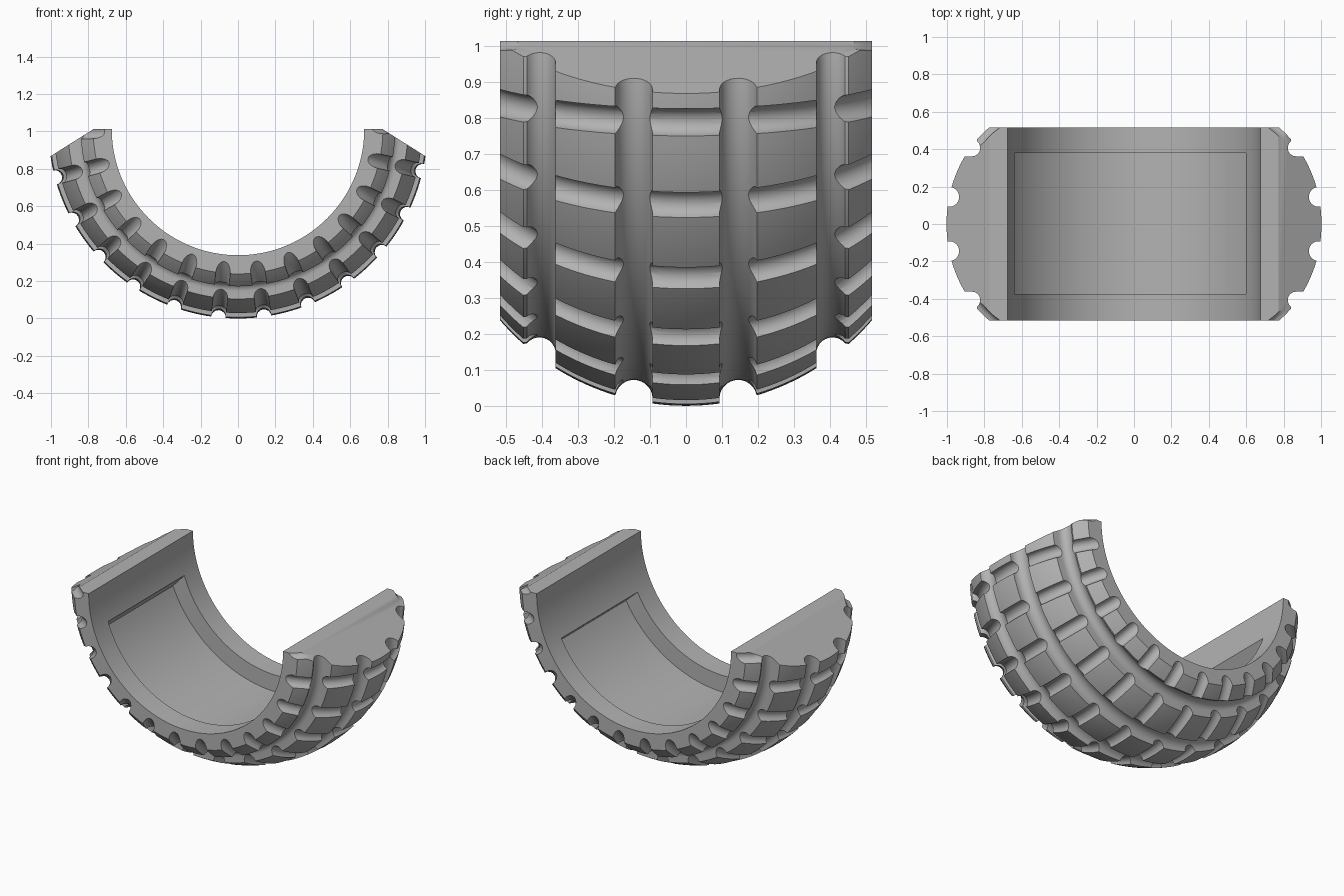
import bpy, bmesh
from math import sin, cos, pi, radians, sqrt

cube = bpy.data.objects.get("Cube")
if cube:
    bpy.data.objects.remove(cube, do_unlink=True)

R = 1.013          # crown radius, also height of the wheel axis
BORE = 0.675       # inner radius
HALF = 0.517       # half width
CROWN = 0.68       # radius of the tread's cross curve
STEPS = 96


def material(name, color):
    m = bpy.data.materials.new(name)
    m.use_nodes = True
    m.diffuse_color = color
    m.node_tree.nodes["Principled BSDF"].inputs["Base Color"].default_value = color
    return m


def loft(bm, rings):
    """Skin closed rings of points and cap both ends."""
    loops = [[bm.verts.new(p) for p in ring] for ring in rings]
    n = len(loops[0])
    for a, b in zip(loops, loops[1:]):
        for i in range(n):
            j = (i + 1) % n
            bm.faces.new((a[i], a[j], b[j], b[i]))
    bm.faces.new(loops[0][::-1])
    bm.faces.new(loops[-1])


def make_object(name, bm):
    bmesh.ops.recalc_face_normals(bm, faces=bm.faces)
    mesh = bpy.data.meshes.new(name)
    bm.to_mesh(mesh)
    bm.free()
    ob = bpy.data.objects.new(name, mesh)
    bpy.context.collection.objects.link(ob)
    return ob


def around(r, y, angle):
    """Point on the wheel; angle is measured from straight down."""
    return (r * sin(angle), y, R - r * cos(angle))


def surface(y):
    return R - CROWN + sqrt(CROWN ** 2 - y * y)


# Tyre cross-section: lands along the crown arc, round grooves between them
grooves = [(-0.407, 0.868, 0.045), (-0.145, 0.993, 0.052),
           (0.145, 0.993, 0.052), (0.407, 0.868, 0.045)]
profile = [(-HALF, BORE)]
start = -HALF
for c, rc, rad in grooves + [(HALF, 0, 0)]:
    end = c - rad
    for i in range(9):
        y = start + (end - start) * i / 8
        profile.append((y, surface(y)))
    if rad:
        for i in range(15):
            a = pi * i / 14
            y, r = c - rad * cos(a), rc - rad * sin(a)
            if r < surface(y) - 0.002:
                profile.append((y, r))
    start = c + rad
profile.append((HALF, BORE))

bm = bmesh.new()
loft(bm, [[around(r, y, pi * (i / STEPS - 0.5)) for y, r in profile]
          for i in range(STEPS + 1)])
tyre = make_object("half_tyre", bm)

# Cross grooves: round tubes that follow the crown arc
bm = bmesh.new()
PITCH, TUBE = 2 * pi / 26, 0.039
for k in range(-7, 7):
    angle = radians(7.9) + k * PITCH
    rings = []
    for i in range(25):
        phi = radians(-54 + 108 * i / 24)
        ring = []
        for j in range(16):
            t = 2 * pi * j / 16
            rho = CROWN + TUBE * cos(t)
            x, y, z = around(R - CROWN + rho * cos(phi), rho * sin(phi), angle)
            ring.append((x + TUBE * sin(t) * cos(angle), y,
                         z + TUBE * sin(t) * sin(angle)))
        rings.append(ring)
    loft(bm, rings)
cross_cutter = make_object("cross_groove_cutter", bm)

# Sloped outer ends
bm = bmesh.new()
for s in (-1, 1):
    wedge = [(0.74, 1.033), (1.1, 0.806), (1.1, 1.1)]
    loft(bm, [[(s * x, y, z) for x, z in wedge] for y in (-0.7, 0.7)])
end_cutter = make_object("end_cutter", bm)

# Shallow pocket in the bore
bm = bmesh.new()


def arc(r, a, b):
    return [(r, radians(a + (b - a) * i / 48)) for i in range(49)]


pocket = arc(0.78, -67, 60.5) + arc(0.62, 64, -74)
loft(bm, [[around(r, y, a) for r, a in pocket] for y in (-0.375, 0.38)])
pocket_cutter = make_object("pocket_cutter", bm)

# Cut everything and tidy up
bpy.context.view_layer.objects.active = tyre
tyre.select_set(True)
for cutter in (cross_cutter, end_cutter, pocket_cutter):
    cutter.hide_render = True
    mod = tyre.modifiers.new("cut", 'BOOLEAN')
    mod.operation = 'DIFFERENCE'
    mod.solver = 'EXACT'
    mod.object = cutter
    bpy.ops.object.modifier_apply(modifier=mod.name)
    bpy.data.objects.remove(cutter, do_unlink=True)

tyre.data.materials.clear()
tyre.data.materials.append(material("plain_grey", (0.45, 0.45, 0.45, 1)))
bpy.ops.object.shade_smooth_by_angle(angle=radians(30))
